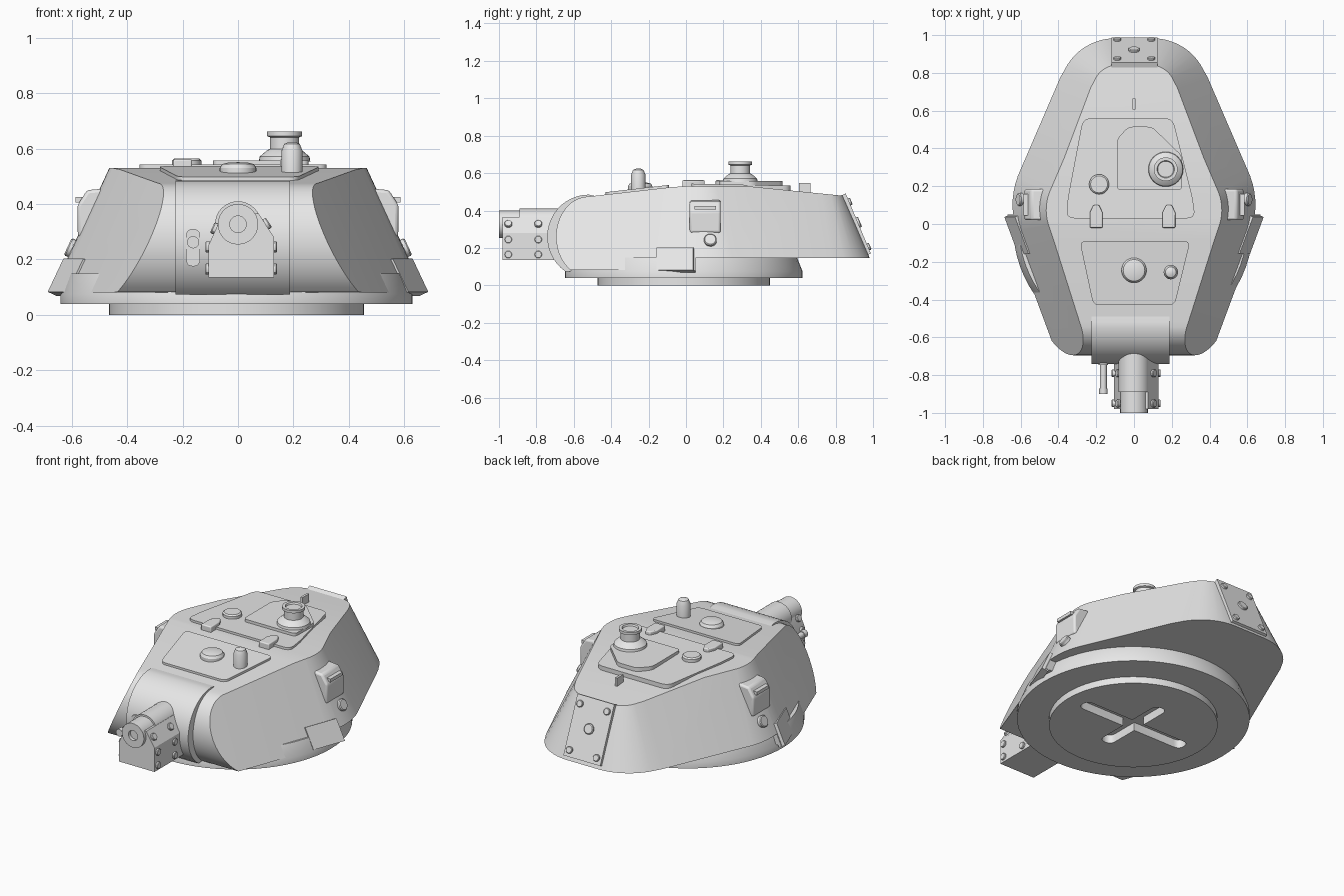
import bpy, bmesh
from math import radians, sin, cos, tau
from mathutils import Vector

cube = bpy.data.objects.get("Cube")
if cube:
    bpy.data.objects.remove(cube)

grey = bpy.data.materials.new("plain_grey")
grey.use_nodes = True
grey.diffuse_color = (0.8, 0.8, 0.8, 1)
grey.node_tree.nodes["Principled BSDF"].inputs["Base Color"].default_value = (0.8, 0.8, 0.8, 1)
parts = []


def finish(name, bm):
    bmesh.ops.recalc_face_normals(bm, faces=bm.faces)
    mesh = bpy.data.meshes.new(name)
    bm.to_mesh(mesh)
    bm.free()
    mesh.materials.append(grey)
    ob = bpy.data.objects.new(name, mesh)
    bpy.context.collection.objects.link(ob)
    parts.append(ob)
    return ob


def prism_mesh(pts, vec):
    """Polygon swept along a vector."""
    bm = bmesh.new()
    face = bm.faces.new([bm.verts.new(p) for p in pts])
    out = bmesh.ops.extrude_face_region(bm, geom=[face])
    moved = [v for v in out["geom"] if isinstance(v, bmesh.types.BMVert)]
    bmesh.ops.translate(bm, verts=moved, vec=vec)
    return bm


def prism(name, pts, vec, bevel=0):
    ob = finish(name, prism_mesh(pts, vec))
    if bevel:
        mod = ob.modifiers.new("soft_edges", "BEVEL")
        mod.width, mod.segments = bevel, 3
    return ob


def box(name, lo, hi, bevel=0):
    pts = [(lo[0], lo[1], lo[2]), (hi[0], lo[1], lo[2]), (hi[0], hi[1], lo[2]), (lo[0], hi[1], lo[2])]
    return prism(name, pts, (0, 0, hi[2] - lo[2]), bevel)


def lathe(name, profile, loc, axis=(0, 0, 1), steps=32):
    """Radius and height profile turned about an axis."""
    bm = bmesh.new()
    verts = [bm.verts.new((r, 0, h)) for r, h in profile]
    edges = [bm.edges.new(pair) for pair in zip(verts, verts[1:])]
    bmesh.ops.spin(bm, geom=verts + edges, cent=(0, 0, 0), axis=(0, 0, 1), angle=tau, steps=steps)
    bmesh.ops.remove_doubles(bm, verts=bm.verts, dist=1e-4)
    turn = Vector(axis).to_track_quat("Z", "Y").to_matrix()
    bmesh.ops.rotate(bm, verts=bm.verts, cent=(0, 0, 0), matrix=turn)
    bmesh.ops.translate(bm, verts=bm.verts, vec=loc)
    return finish(name, bm)


def disc(name, loc, r, h, axis=(0, 0, 1), steps=20):
    return lathe(name, [(0, -h), (r, -h), (r, h * 0.7), (r * 0.85, h), (0, h)], loc, axis, steps)


def rounded(pts, r, n=5):
    """Round the corners of a 2D outline."""
    out = []
    for i, p in enumerate(pts):
        p, a, b = Vector(p), Vector(pts[i - 1]), Vector(pts[(i + 1) % len(pts)])
        a, b = p + (a - p).normalized() * r, p + (b - p).normalized() * r
        for k in range(n + 1):
            t = k / n
            out.append(a * (1 - t) ** 2 + p * 2 * t * (1 - t) + b * t * t)
    return out


def front_arc(ry, rz, n=18):
    return [(-0.52 - ry * cos(a), 0.26 + rz * sin(a))
            for a in (radians(-56 + 146 * i / n) for i in range(n + 1))]


# Turret shell: side profile swept across, then trimmed by sloping wall planes
profile = front_arc(0.175, 0.215)
profile += [(-0.08, 0.525), (0, 0.53), (0.35, 0.528), (0.83, 0.48), (1.2, 0.44),
            (1.2, 0.145), (0.05, 0.145), (0.05, 0.08)]
shell = prism_mesh([(-0.8, y, z) for y, z in profile], (1.6, 0, 0))
walls = []
for (cx, cy, r), (a0, a1), (s0, s1), n in (((0.205, 0.10, 0.44), (-20.3, 23.3), (0.44, 0.49), 8),
                                           ((0.10, 0.685, 0.30), (23.3, 90), (0.49, 0.42), 11)):
    for i in range(n + 1):
        t = i / n
        if i == 0 and a0 > 0:
            continue
        a = radians(a0 + (a1 - a0) * t)
        reach = cx * cos(a) + cy * sin(a) + r
        walls.append((cos(a), sin(a), reach, s0 + (s1 - s0) * t))
for nx, ny, reach, slope in walls:
    for side in (1, -1) if nx > 0.01 else (1,):
        bmesh.ops.bisect_plane(shell, geom=shell.verts[:] + shell.edges[:] + shell.faces[:], dist=1e-5,
                               plane_co=(side * nx * reach, ny * reach, 0.14),
                               plane_no=Vector((side * nx, ny, slope)).normalized(), clear_outer=True)
        rim = [e for e in shell.edges if e.is_boundary]
        if rim:
            bmesh.ops.holes_fill(shell, edges=rim, sides=0)
finish("turret_shell", shell)

# Turret ring with crossed slots underneath
ring = lathe("turret_ring", [(0, 0), (0.46, 0), (0.46, 0.04), (0.635, 0.04), (0.635, 0.075),
                             (0.605, 0.15), (0, 0.15)], (-0.005, -0.012, 0), steps=72)
for length, wide in ((0.36, True), (0.24, False)):
    outline = rounded([(-length, -0.04), (length, -0.04), (length, 0.04), (-length, 0.04)], 0.04)
    pts = [(u - 0.005, v - 0.012, -0.05) if wide else (v - 0.005, u - 0.012, -0.05) for u, v in outline]
    cutter = prism("slot_cutter", pts, (0, 0, 0.1))
    cutter.hide_render = True
    mod = ring.modifiers.new("slot", "BOOLEAN")
    mod.operation, mod.object, mod.solver = "DIFFERENCE", cutter, "EXACT"
    bpy.context.view_layer.objects.active = ring
    bpy.ops.object.modifier_apply(modifier=mod.name)
    parts.remove(cutter)
    bpy.data.objects.remove(cutter)

# Curved gun mantlet
curve = front_arc(0.222, 0.225) + [(-0.4, 0.46), (-0.4, 0.08)]
prism("mantlet", [(-0.225, y, z) for y, z in curve], (0.412, 0, 0))

# Gun housing, sleeve and barrel stub
section = [(-0.107, 0.135), (0.13, 0.135), (0.13, 0.28), (0.075, 0.365), (-0.055, 0.365), (-0.107, 0.25)]
prism("gun_housing", [(x, -0.98, z) for x, z in section], (0, 0.4, 0))
lathe("gun_sleeve", [(0, 0), (0.083, 0), (0.083, 0.3), (0, 0.3)], (0, -0.59, 0.327), (0, -1, 0))
lathe("gun_barrel", [(0, 0), (0.073, 0), (0.073, 0.4), (0.03, 0.4), (0.03, 0.35), (0, 0.35)],
      (0, -0.6, 0.327), (0, -1, 0))
for y in (-0.95, -0.79):
    for x, side in ((0.13, 1), (-0.107, -1)):
        for z in (0.165, 0.245):
            disc("housing_bolt", (x, y, z), 0.02, 0.011, (side, 0, 0), 12)
    disc("slope_bolt", (0.1, y, 0.326), 0.021, 0.014, (0.84, 0, 0.54), 12)
    disc("slope_bolt", (-0.08, y, 0.31), 0.021, 0.014, (-0.9, 0, 0.4), 12)

# Secondary gun and its port
port = rounded([(-0.187, 0.175), (-0.137, 0.175), (-0.137, 0.31), (-0.187, 0.31)], 0.025)
prism("gun_port", [(x, -0.746, z) for x, z in port], (0, 0.1, 0))
lathe("secondary_gun", [(0, 0), (0.018, 0), (0.018, 0.17), (0.022, 0.17), (0.022, 0.2), (0, 0.2)],
      (-0.162, -0.7, 0.262), (0, -1, 0), 16)

# Front roof plate, following the roof slope
outline = rounded([(-0.215, -0.43), (0.215, -0.43), (0.298, -0.09), (-0.288, -0.09)], 0.035)
prism("front_roof_plate", [(x, y, 0.517 + 0.114 * y) for x, y in outline], (0, 0, 0.03))
lathe("ventilator_dome", [(0, 0), (0.066, 0), (0.066, 0.032), (0.057, 0.046), (0.035, 0.052), (0, 0.053)],
      (0, -0.245, 0.498))
lathe("sight_post", [(0, 0), (0.038, 0), (0.038, 0.09), (0.028, 0.115), (0.012, 0.122), (0, 0.122)],
      (0.195, -0.255, 0.502), steps=24)

# Rear roof plate, hatch and fittings
outline = rounded([(-0.36, 0.03), (0.325, 0.03), (0.31, 0.14), (0.205, 0.56), (-0.27, 0.56), (-0.35, 0.14)], 0.045)
prism("rear_roof_plate", [(x, y, 0.506 - 0.02 * y) for x, y in outline], (0, 0, 0.038))
outline = rounded([(-0.09, 0.18), (0.255, 0.18), (0.255, 0.36), (0.095, 0.515), (-0.03, 0.515), (-0.09, 0.45)], 0.025)
prism("hatch", [(x, y, 0.52) for x, y in outline], (0, 0, 0.037))
disc("roof_cap", (-0.185, 0.21, 0.54), 0.053, 0.024)
lathe("periscope", [(0, 0), (0.093, 0), (0.09, 0.018), (0.062, 0.042), (0.053, 0.045), (0.053, 0.088), (0.063, 0.092),
                    (0.063, 0.108), (0.046, 0.108), (0.042, 0.098), (0, 0.098)], (0.168, 0.29, 0.553))
for x in (-0.2, 0.185):
    hinge = [(x - 0.034, -0.02), (x + 0.034, -0.02), (x + 0.034, 0.06), (x + 0.015, 0.1),
             (x - 0.015, 0.1), (x - 0.034, 0.06)]
    prism("hatch_hinge", [(u, v, 0.52) for u, v in hinge], (0, 0, 0.042), 0.006)
box("roof_catch", (-0.007, 0.605, 0.48), (0.007, 0.665, 0.547))

# Rear access plate with bolts, lying on the back wall
back = Vector((0, 1, 0.42)).normalized()


def back_point(x, z):
    return Vector((x, 0.985 - 0.42 * (z - 0.14), z))


corners = [(-0.12, 0.165), (0.125, 0.165), (0.125, 0.485), (-0.12, 0.485)]
prism("rear_access_plate", [back_point(x, z) - back * 0.02 for x, z in corners], back * 0.035)
for x in (-0.088, 0.092):
    for z in (0.2, 0.44):
        disc("access_bolt", back_point(x, z) + back * 0.015, 0.02, 0.012, back, 12)
disc("access_plug", back_point(0, 0.33) + back * 0.015, 0.03, 0.012, back)

# Side fittings, repeated on both sides
for side in (1, -1):
    hood = [(0.42, 0.28), (0.578, 0.28), (0.58, 0.395), (0.545, 0.45), (0.42, 0.462)]
    prism("vision_hood", [(side * x, 0.02, z) for x, z in hood], (0, 0.165, 0), 0.012)
    box("vision_slot", (min(side * 0.55, side * 0.586), 0.045, 0.405), (max(side * 0.55, side * 0.586), 0.16, 0.425))
    out = Vector((side, 0, 0.46)).normalized()
    disc("pistol_plug", (side * 0.6, 0.13, 0.24), 0.034, 0.016, out)
    skirt = [(-0.155, 0.08), (0.04, 0.08), (0.04, 0.2), (-0.155, 0.2)]
    normal = Vector((side, -0.37 * side * side, 0.47)).normalized()
    prism("side_plate", [Vector((side * (0.665 + 0.37 * y - 0.47 * (z - 0.08)), y, z)) - normal * 0.03
                         for y, z in skirt], normal * 0.038)

# Smooth curved faces and keep sharp edges
bpy.ops.object.select_all(action="DESELECT")
for ob in parts:
    ob.select_set(True)
bpy.context.view_layer.objects.active = parts[0]
bpy.ops.object.shade_smooth_by_angle(angle=radians(30))
